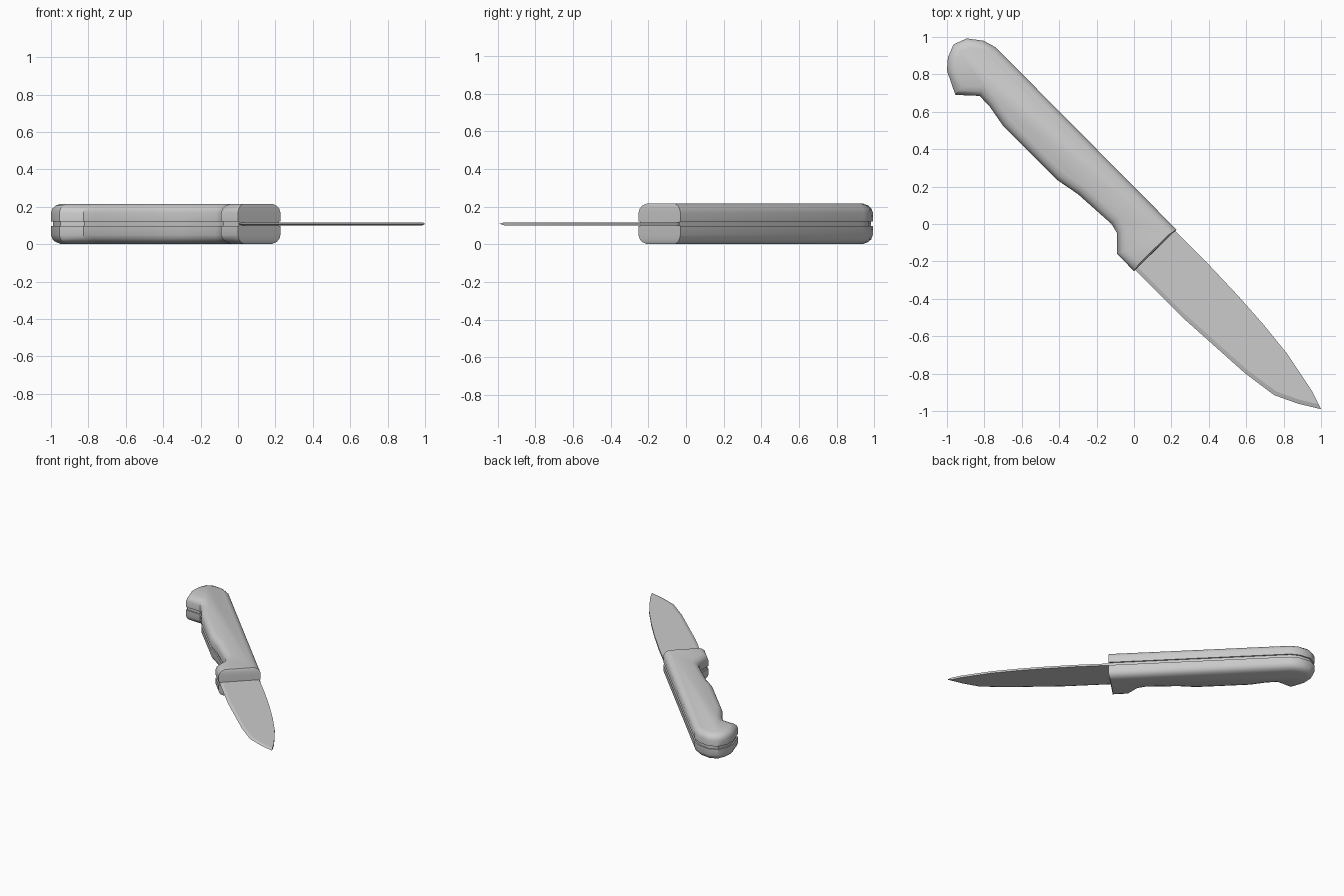
import bpy
import bmesh
import math
from mathutils import Vector

if "Cube" in bpy.data.objects:
    bpy.data.objects.remove(bpy.data.objects["Cube"])

MID = 0.109  # height of the knife's centre plane


def inset(outline, weights, dist):
    """Move each edge of a counter-clockwise outline inward by dist * weight."""
    n, result = len(outline), []
    for i in range(n):
        p0, p, p1 = (Vector(outline[j % n]) for j in (i - 1, i, i + 1))
        d0, d1 = (p - p0).normalized(), (p1 - p).normalized()
        a, b = dist * weights[i - 1], dist * weights[i]
        cross = d0.x * d1.y - d0.y * d1.x
        if abs(cross) < 0.02:
            result.append(p + Vector((-d1.y, d1.x)) * b)
        else:
            result.append(p + (d1 * a - d0 * b) / cross)
    return result


def loft(name, outline, weights, profile, angle=40):
    """Stack inset copies of the outline at (height, inset) steps and cap them."""
    bm = bmesh.new()
    rings = [[bm.verts.new((p.x, p.y, MID + z)) for p in inset(outline, weights, d)]
             for z, d in profile]
    n = len(outline)
    for low, high in zip(rings, rings[1:]):
        for i in range(n):
            j = (i + 1) % n
            bm.faces.new((low[i], low[j], high[j], high[i]))
    bm.faces.new(rings[0][::-1])
    bm.faces.new(rings[-1])
    bmesh.ops.recalc_face_normals(bm, faces=bm.faces)
    mesh = bpy.data.meshes.new(name)
    bm.to_mesh(mesh)
    bm.free()
    obj = bpy.data.objects.new(name, mesh)
    bpy.context.collection.objects.link(obj)
    bpy.ops.object.select_all(action='DESELECT')
    obj.select_set(True)
    bpy.context.view_layer.objects.active = obj
    bpy.ops.object.shade_smooth_by_angle(angle=math.radians(angle))
    return obj


# Handle outline: spine, rounded butt, hooked belly, finger guard
handle = [(0.227, -0.03), (-0.74, 0.945), (-0.805, 0.98), (-0.895, 0.992),
          (-0.965, 0.96), (-0.995, 0.89), (-1.0, 0.82), (-0.955, 0.69),
          (-0.826, 0.685), (-0.773, 0.63), (-0.70, 0.525), (-0.41, 0.235),
          (-0.30, 0.16), (-0.12, 0.0), (-0.09, -0.05), (-0.09, -0.16),
          (0.0, -0.252)]
soft = [1.0] * (len(handle) - 1) + [0.2]  # the end at the blade stays nearly flat

# Two rounded handle scales, above and below the tang
curve = [(0.012, 0.0), (0.060, 0.0), (0.082, 0.008), (0.097, 0.024), (0.107, 0.05)]
loft("handle_scale_upper", handle, soft, curve)
loft("handle_scale_lower", handle, soft, [(-z, d) for z, d in reversed(curve)])

# Tang, slightly recessed between the scales
loft("tang", handle, soft, [(-0.012, 0.01), (0.012, 0.01)])

# Blade outline: cutting edge from heel to tip, then back along the spine
edge = [(0.0, -0.24), (0.26, -0.50), (0.596, -0.80), (0.75, -0.915), (0.875, -0.96)]
spine = [(1.0, -0.99), (0.95, -0.89), (0.82, -0.695), (0.69, -0.535),
         (0.553, -0.38), (0.393, -0.21), (0.217, -0.035)]
ground = [1.0] * len(edge) + [0.0] * len(spine)
loft("blade", edge + spine, ground, [(-0.008, 0.022), (0.0, 0.0), (0.008, 0.022)], 15)
